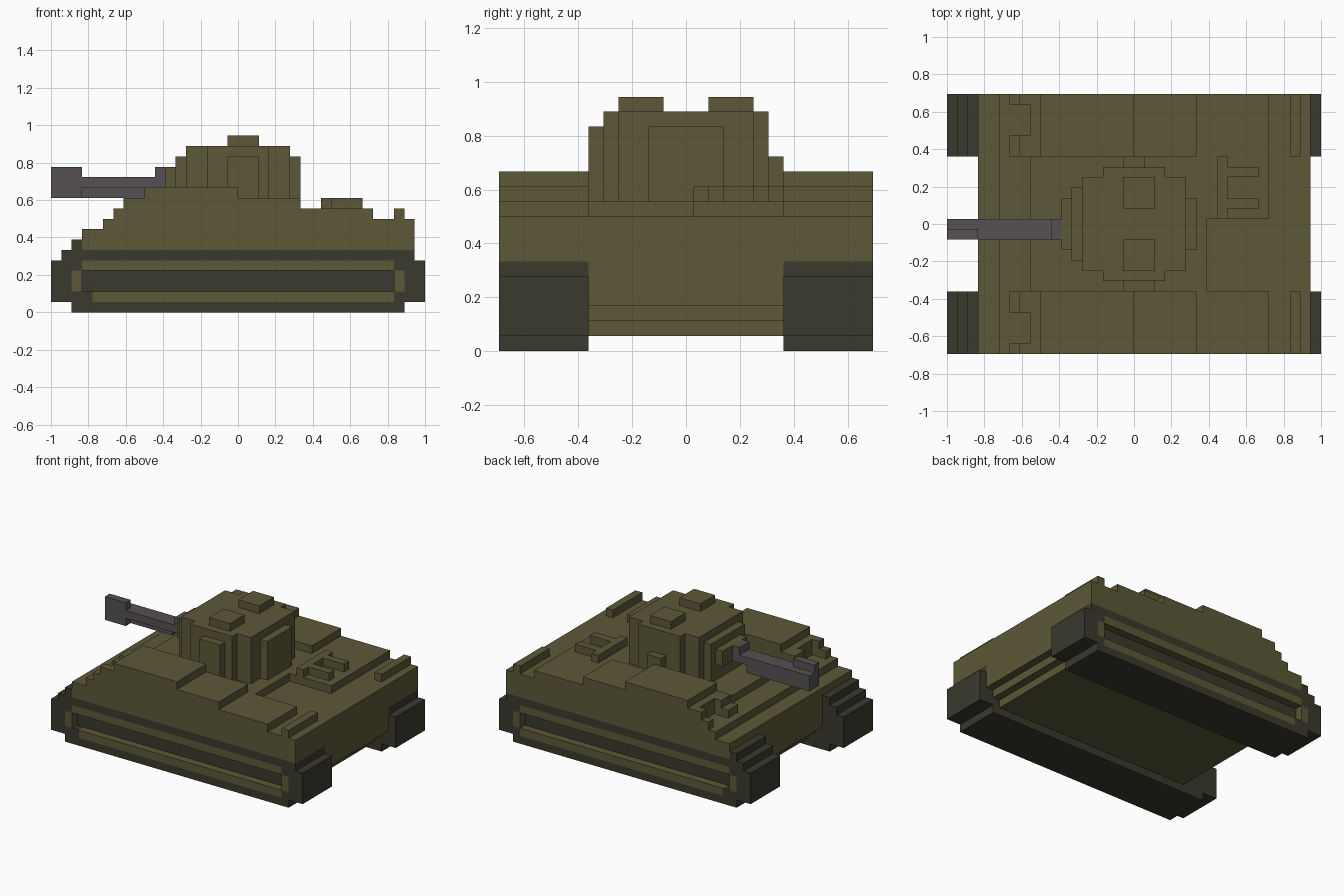
import bpy, bmesh

if "Cube" in bpy.data.objects:
    bpy.data.objects.remove(bpy.data.objects["Cube"])

V = 1 / 18  # block size; x, y and z below are counted in blocks


def material(name, rgb):
    m = bpy.data.materials.new(name)
    m.diffuse_color = (*rgb, 1)
    m.use_nodes = True
    m.node_tree.nodes["Principled BSDF"].inputs["Base Color"].default_value = m.diffuse_color
    return m


OLIVE = material("olive", (0.107, 0.098, 0.040))
DARK = material("dark_track", (0.042, 0.041, 0.026))
GREY = material("gun_grey", (0.092, 0.083, 0.086))


def prism(bm, pts, j0, j1):
    """Extrude an x-z block profile from row j0 to row j1."""
    a = [bm.verts.new(((x - 18) * V, (j0 - 12.5) * V, z * V)) for x, z in pts]
    b = [bm.verts.new(((x - 18) * V, (j1 - 12.5) * V, z * V)) for x, z in pts]
    bm.faces.new(a)
    bm.faces.new(b[::-1])
    n = len(pts)
    for i in range(n):
        k = (i + 1) % n
        bm.faces.new((a[i], b[i], b[k], a[k]))


def build(name, mat, boxes=(), profiles=(), mirror=False):
    """Boxes are (x0, x1, y0, y1, z0, z1); profiles are (points, y0, y1)."""
    bm = bmesh.new()
    items = [([(x0, z0), (x1, z0), (x1, z1), (x0, z1)], y0, y1)
             for x0, x1, y0, y1, z0, z1 in boxes] + list(profiles)
    for pts, y0, y1 in items:
        prism(bm, pts, y0, y1)
        if mirror:
            prism(bm, pts, 25 - y1, 25 - y0)
    bmesh.ops.recalc_face_normals(bm, faces=bm.faces[:])
    me = bpy.data.meshes.new(name)
    bm.to_mesh(me)
    bm.free()
    me.materials.append(mat)
    ob = bpy.data.objects.new(name, me)
    bpy.context.collection.objects.link(ob)
    return ob


# Tracks: stepped body plus outer rim around the side recess
track = [(2, 0), (34, 0), (34, 1), (36, 1), (36, 5), (35, 5), (35, 6), (3, 6),
         (3, 7), (2, 7), (2, 6), (1, 6), (1, 5), (0, 5), (0, 1), (2, 1)]
build("tracks", DARK, profiles=[(track, 1, 6)], mirror=True)
build("track_rims", DARK, [
    (2, 34, 0, 1, 0, 1), (0, 2, 0, 1, 1, 5), (34, 36, 0, 1, 1, 5),
    (1, 35, 0, 1, 5, 6), (2, 3, 0, 1, 6, 7),
    (2, 3, 0, 1, 4, 5), (33, 34, 0, 1, 4, 5),
    (2, 4, 0, 1, 1, 2), (33, 34, 0, 1, 1, 2)], mirror=True)
build("track_side_frames", OLIVE, [
    (3, 33, 0, 1, 4, 5), (4, 33, 0, 1, 1, 2),
    (2, 3, 0, 1, 2, 4), (33, 34, 0, 1, 2, 4)], mirror=True)

# Side hull decks with stepped nose, notched in the middle
rear = [(3, 6), (35, 6), (35, 9), (34, 9), (34, 10), (33, 10), (33, 9), (31, 9),
        (31, 10), (24, 10), (24, 11), (18, 11), (18, 12), (9, 12), (9, 11)]
nose = [(7, 11), (7, 10), (6, 10), (6, 9), (5, 9), (5, 8), (3, 8)]
notch = [(8, 11), (8, 9), (5, 9), (5, 8), (3, 8)]
build("side_decks", OLIVE, profiles=[
    (rear + nose, 0, 1), (rear + notch, 1, 4), (rear + nose, 4, 6)], mirror=True)

# Central hull
belly = [(3, 3), (4, 3), (4, 2), (5, 2), (5, 1), (33, 1), (33, 2), (34, 2), (34, 3),
         (35, 3), (35, 9), (25, 9), (25, 10), (8, 10), (8, 9), (5, 9), (5, 8), (3, 8)]
build("central_hull", OLIVE, profiles=[(belly, 6, 19)])

# Engine vent with fork shaped grille
build("engine_vent", OLIVE, [
    (25, 31, 13, 19, 9, 10), (26, 27, 13, 19, 10, 11),
    (27, 30, 17, 18, 10, 11), (27, 30, 14, 15, 10, 11)])

# Turret: stepped round body, roof and side boxes
build("turret_body", OLIVE, [
    (12, 24, 10, 15, 9, 15), (12, 23, 9, 16, 9, 15),
    (13, 23, 8, 17, 9, 15), (15, 21, 7, 18, 9, 15)])
build("turret_roof", OLIVE, [
    (13, 23, 8, 17, 15, 16), (15, 21, 7, 18, 15, 16)])
build("turret_side_boxes", OLIVE, [
    (17, 20, 6, 7, 9, 15), (17, 19, 18, 19, 9, 13), (11, 12, 10, 15, 12, 14)])
build("roof_hatches", OLIVE, [(17, 20, 8, 11, 16, 17)], mirror=True)

# Gun barrel with muzzle block
build("gun", GREY, [
    (0, 11, 11, 13, 12, 13), (0, 3, 11, 13, 11, 12), (3, 9, 12, 13, 11, 12),
    (0, 3, 11, 12, 13, 14), (10, 11, 11, 13, 13, 14)])
